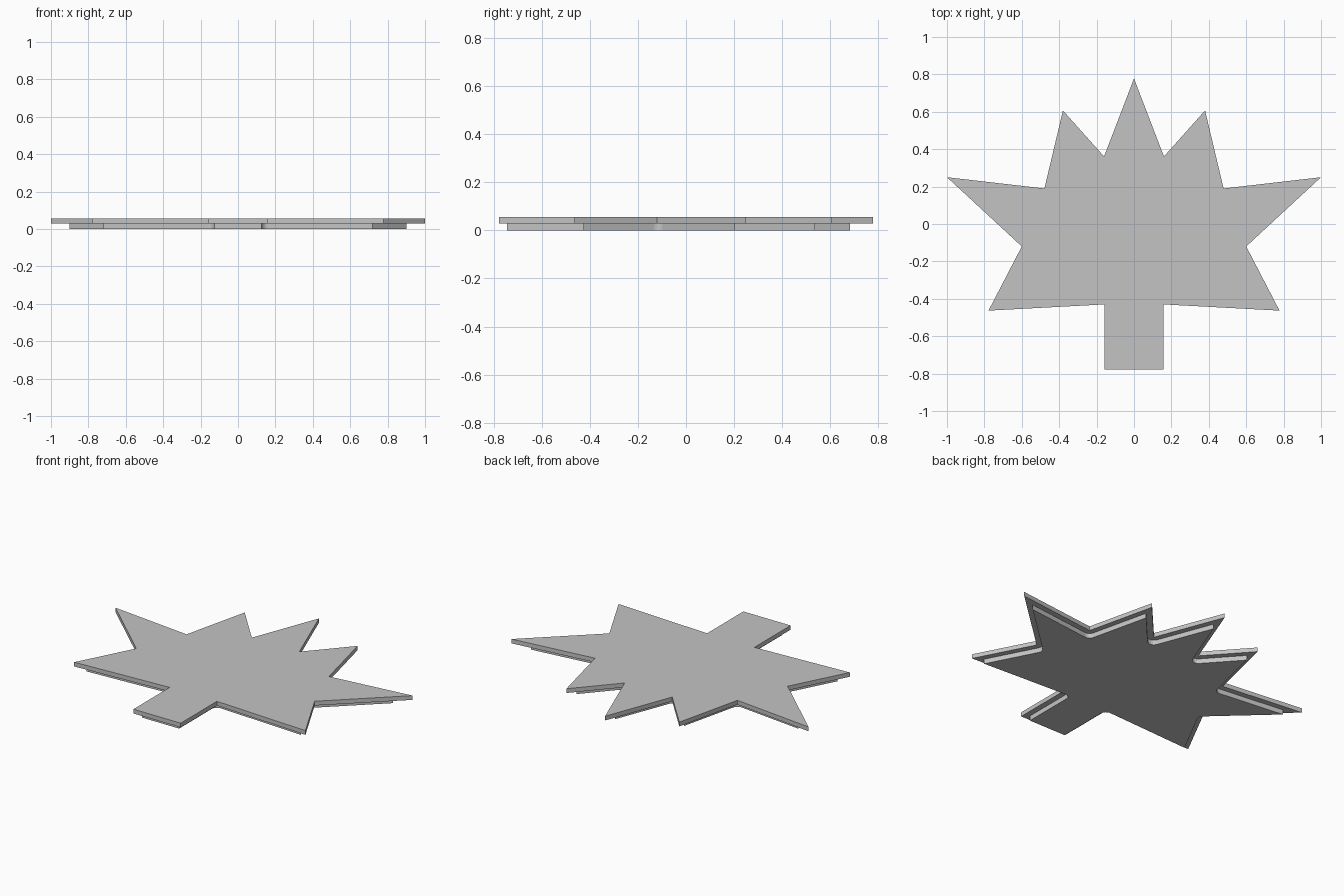
import bpy
import bmesh
import math
from mathutils import Vector

cube = bpy.data.objects.get("Cube")
if cube:
    bpy.data.objects.remove(cube, do_unlink=True)

TOP, STEP, INSET = 0.055, 0.029, 0.034

grey = bpy.data.materials.new("plain grey")
grey.use_nodes = True
colour = (0.55, 0.55, 0.55, 1)
grey.diffuse_color = colour
grey.node_tree.nodes["Principled BSDF"].inputs["Base Color"].default_value = colour

# Half of the leaf outline, from the stem foot up to the top tip
half = [(0.159, -0.778), (0.159, -0.43), (0.778, -0.463), (0.6, -0.12),
        (1, 0.25), (0.479, 0.19), (0.38, 0.607), (0.16, 0.361), (0, 0.778)]
outline = [Vector(p) for p in half]
outline += [Vector((-x, y)) for x, y in reversed(half[:-1])]


def shrink(points, distance, steps=6):
    """Inset a counter-clockwise outline: sharp tips, rounded notches."""
    result = []
    for i, p in enumerate(points):
        a = (p - points[i - 1]).normalized()
        b = (points[(i + 1) % len(points)] - p).normalized()
        na, nb = Vector((-a.y, a.x)), Vector((-b.y, b.x))
        if a.x * b.y - a.y * b.x > 0:
            result.append(p + (na + nb) * distance / (1 + na.dot(nb)))
        else:
            start = math.atan2(na.y, na.x)
            sweep = -math.acos(max(-1, min(1, na.dot(nb))))
            for k in range(steps + 1):
                t = start + sweep * k / steps
                result.append(p + Vector((math.cos(t), math.sin(t))) * distance)
    return result


def plate(name, points, bottom, top):
    bm = bmesh.new()
    face = bm.faces.new([bm.verts.new((p.x, p.y, bottom)) for p in points])
    ext = bmesh.ops.extrude_face_region(bm, geom=[face], use_keep_orig=True)
    verts = [g for g in ext["geom"] if isinstance(g, bmesh.types.BMVert)]
    bmesh.ops.translate(bm, verts=verts, vec=(0, 0, top - bottom))
    bmesh.ops.recalc_face_normals(bm, faces=bm.faces)
    mesh = bpy.data.meshes.new(name)
    bm.to_mesh(mesh)
    bm.free()
    mesh.materials.append(grey)
    obj = bpy.data.objects.new(name, mesh)
    bpy.context.collection.objects.link(obj)
    return obj


# Upper leaf plate and the slightly smaller backing below it
plate("leaf_top", outline, STEP, TOP)
plate("leaf_backing", shrink(outline, INSET), 0, STEP)
